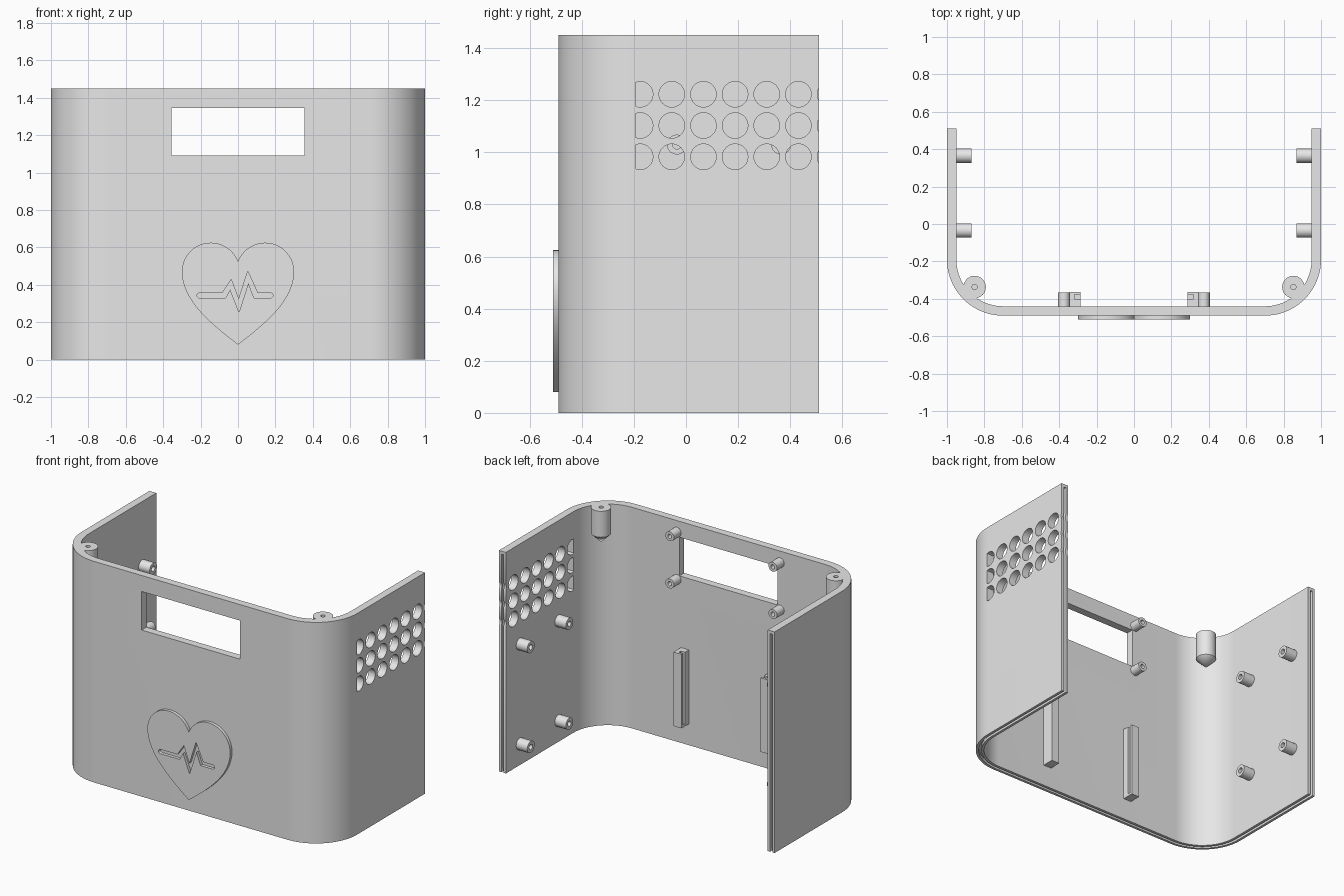
import bpy, bmesh, math
from mathutils import Vector

cube = bpy.data.objects.get("Cube")
if cube:
    bpy.data.objects.remove(cube, do_unlink=True)

grey = bpy.data.materials.new("plain_grey")
grey.use_nodes = True
COLOR = (0.8, 0.8, 0.8, 1)
grey.diffuse_color = COLOR
for node in grey.node_tree.nodes:
    if node.type == 'BSDF_PRINCIPLED':
        node.inputs["Base Color"].default_value = COLOR

HEIGHT, BACK, FRONT, WALL = 1.45, 0.51, -0.49, 0.05
CORNER = 0.3
INNER = FRONT + WALL


def finish(name, bm):
    bmesh.ops.recalc_face_normals(bm, faces=bm.faces[:])
    mesh = bpy.data.meshes.new(name)
    bm.to_mesh(mesh)
    bm.free()
    mesh.materials.append(grey)
    obj = bpy.data.objects.new(name, mesh)
    bpy.context.collection.objects.link(obj)
    return obj


def prism(name, outlines, axis, lo, hi):
    """Extrude flat outlines along an axis from lo to hi."""
    place = {'X': lambda u, v, w: (w, u, v),
             'Y': lambda u, v, w: (u, w, v),
             'Z': lambda u, v, w: (u, v, w)}[axis]
    shift = Vector(place(0, 0, hi - lo))
    bm = bmesh.new()
    for pts in outlines:
        face = bm.faces.new([bm.verts.new(place(u, v, lo)) for u, v in pts])
        new = bmesh.ops.extrude_face_region(bm, geom=[face], use_keep_orig=True)
        top = [g for g in new["geom"] if isinstance(g, bmesh.types.BMVert)]
        bmesh.ops.translate(bm, verts=top, vec=shift)
    return finish(name, bm)


def lathe(name, profile, location, direction=(0, 0, 1), steps=32):
    """Turn a (radius, height) profile around an axis."""
    bm = bmesh.new()
    verts = [bm.verts.new((r, 0, h)) for r, h in profile]
    edges = [bm.edges.new(pair) for pair in zip(verts, verts[1:])]
    bmesh.ops.spin(bm, geom=verts + edges, cent=(0, 0, 0), axis=(0, 0, 1),
                   angle=math.tau, steps=steps, use_duplicate=False)
    bmesh.ops.remove_doubles(bm, verts=bm.verts[:], dist=0.0001)
    obj = finish(name, bm)
    obj.rotation_mode = 'QUATERNION'
    obj.rotation_quaternion = Vector(direction).to_track_quat('Z', 'Y')
    obj.location = location
    return obj


def cut(obj, cutter):
    cutter.hide_render = True
    mod = obj.modifiers.new("cut", 'BOOLEAN')
    mod.operation = 'DIFFERENCE'
    mod.solver = 'EXACT'
    mod.object = cutter
    bpy.context.view_layer.objects.active = obj
    bpy.ops.object.modifier_apply(modifier=mod.name)
    bpy.data.objects.remove(cutter, do_unlink=True)


def arc(cx, cy, r, start, end, n):
    angles = [math.radians(start + (end - start) * i / n) for i in range(n + 1)]
    return [(cx + r * math.cos(a), cy + r * math.sin(a)) for a in angles]


def box(u0, u1, v0, v1):
    return [(u0, v0), (u1, v0), (u1, v1), (u0, v1)]


def u_path(inset, end):
    """The U-shaped plan line, moved inward by inset."""
    cx, cy, r = 1 - CORNER, FRONT + CORNER, CORNER - inset
    return ([(inset - 1, end)] + arc(-cx, cy, r, 180, 270, 20)
            + arc(cx, cy, r, 270, 360, 20) + [(1 - inset, end)])


def u_band(inset_a, inset_b, end):
    return u_path(inset_a, end) + u_path(inset_b, end)[::-1]


# U-shaped shell with seam grooves in its bottom and back edges
shell = prism("shell", [u_band(0, WALL, BACK)], 'Z', 0, HEIGHT)
cut(shell, prism("bottom_groove", [u_band(0.017, 0.033, 0.6)], 'Z', -0.1, 0.02))
cut(shell, prism("back_grooves", [box(s * 0.975 - 0.008, s * 0.975 + 0.008, 0.49, 0.6)
                                  for s in (-1, 1)], 'Z', -0.1, 1.43))

# Display window
cut(shell, prism("window", [box(-0.356, 0.356, 1.092, 1.345)], 'Y', -0.6, -0.3))

# Vent holes in one side wall, the first column flattened
vents = []
for col in range(7):
    for row in range(3):
        ring = arc(-0.176 + 0.1215 * col, 0.983 + 0.12 * row, 0.049, 0, 360, 32)[:-1]
        flat = -0.193
        kept = [p for p in ring if p[0] > flat]
        if len(kept) < len(ring):
            kept = [(max(y, flat), z) for y, z in ring
                    if y > flat or abs(y - flat) < 0.008]
        vents.append(kept)
cut(shell, prism("vents", vents, 'X', 0.9, 1.1))

# Heart badge
lobe = arc(0.145, 0.47, 0.155, 159, 0, 28)
p0, p1, p2, p3 = [Vector(p) for p in ((0.3, 0.47), (0.3, 0.31), (0.13, 0.18), (0, 0.08))]
side = []
for i in range(1, 17):
    t = i / 16
    side.append(tuple(p0 * (1 - t) ** 3 + p1 * 3 * t * (1 - t) ** 2
                      + p2 * 3 * t * t * (1 - t) + p3 * t ** 3))
half = [(0, 0.525)] + lobe[1:] + side
heart = prism("heart_badge", [half + [(-x, z) for x, z in half[-2:0:-1]]],
              'Y', -0.51, FRONT + 0.001)

# Pulse line, sunk into the badge
line = [Vector(p) for p in ((-0.205, 0.343), (-0.075, 0.343), (-0.038, 0.41),
                            (0.005, 0.27), (0.053, 0.455), (0.095, 0.343),
                            (0.173, 0.343))]
HALF = 0.014


def offset_side(sign):
    pts = []
    for a, b, c in zip(line, line[1:], line[2:]):
        d1, d2 = (b - a).normalized(), (c - b).normalized()
        n1, n2 = Vector((-d1.y, d1.x)), Vector((-d2.y, d2.x))
        mid = (n1 + n2).normalized()
        outside = d1.cross(d2) * sign < 0
        length = HALF / mid.dot(n1)
        if outside:
            length = min(length, HALF * 1.25)
        pts.append(tuple(b + mid * sign * length))
    return pts


start, stop = line[0], line[-1]
pulse = (arc(start.x, start.y, HALF, 270, 90, 8) + offset_side(1)
         + arc(stop.x, stop.y, HALF, 90, -90, 8) + offset_side(-1)[::-1])
cut(heart, prism("pulse_line", [pulse], 'Y', -0.6, -0.4))


def peg(name, radius, length, location, direction):
    return lathe(name, [(0, -0.01), (radius, -0.01), (radius, length),
                        (radius * 0.45, length), (radius * 0.45, 0.005),
                        (0, 0.005)], location, direction)


for s, label in ((1, "left"), (-1, "right")):
    # Corner screw posts with conical undersides
    lathe(label + "_screw_post",
          [(0, -0.23), (0.06, -0.17), (0.06, 0), (0.014, 0), (0.014, -0.13), (0, -0.13)],
          (s * 0.852, -0.337, HEIGHT))

    # Board pegs on the side walls
    low = 0.14 if s > 0 else 0.375
    for y in (-0.035, 0.365):
        for z in (low, low + 0.655):
            peg(label + "_board_peg", 0.038, 0.08, (s * (1 - WALL), y, z), (-s, 0, 0))

    # Display pegs at the window corners
    for z in (1.065, 1.375):
        peg(label + "_display_peg", 0.031, 0.075, (s * 0.374, INNER, z), (0, 1, 0))

    # Slotted rails facing each other, closed at the foot
    rail = [(0.345, INNER - 0.005), (0.345, -0.363), (0.287, -0.363), (0.287, -0.378),
            (0.317, -0.378), (0.317, -0.4), (0.287, -0.4), (0.287, INNER - 0.005)]
    prism(label + "_rail", [[(s * x, y) for x, y in rail]], 'Z', 0.155, 0.625)
    prism(label + "_rail_foot", [[(s * x, y) for x, y in
                                  box(0.287, 0.345, INNER - 0.005, -0.363)]],
          'Z', 0.14, 0.155)

# Smooth shading with sharp edges kept
for obj in [o for o in bpy.context.scene.objects if o.type == 'MESH']:
    bpy.ops.object.select_all(action='DESELECT')
    obj.select_set(True)
    bpy.context.view_layer.objects.active = obj
    bpy.ops.object.shade_smooth_by_angle(angle=math.radians(30))
